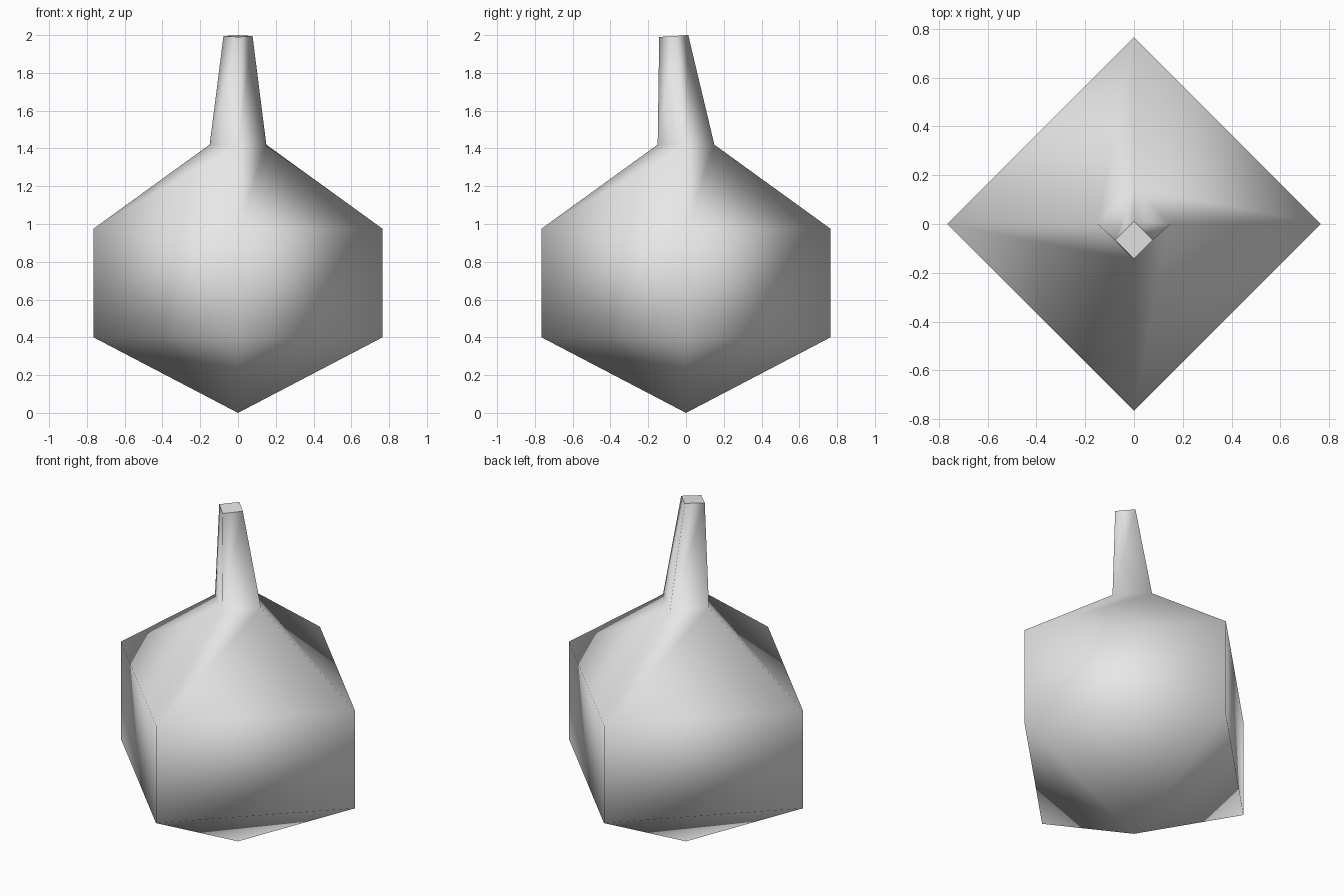
import bpy, bmesh
from math import cos, sin, pi

cube = bpy.data.objects.get("Cube")
if cube:
    bpy.data.objects.remove(cube, do_unlink=True)

SIDES = 4
# (radius, y offset, z, forward tilt) of each ring, bottom to top
RINGS = [
    (0.765, 0, 0.40, 0),          # lower body
    (0.765, 0, 0.975, 0),         # upper body
    (0.15, 0, 1.42, 0),           # neck base
    (0.077, -0.065, 1.995, 0.005),  # neck tip, leaning forward
]


def ring(bm, radius, y, z, tilt):
    verts = []
    for i in range(SIDES):
        a = 2 * pi * i / SIDES - pi / 2
        verts.append(bm.verts.new((radius * cos(a), y + radius * sin(a), z + tilt * sin(a))))
    return verts


bm = bmesh.new()
rings = [ring(bm, *r) for r in RINGS]
point = bm.verts.new((0, 0, 0))

# Pointed underside, body walls, shoulders and neck
for i in range(SIDES):
    j = (i + 1) % SIDES
    bm.faces.new((point, rings[0][j], rings[0][i]))
    for low, high in zip(rings, rings[1:]):
        bm.faces.new((low[i], low[j], high[j], high[i]))
for f in bm.faces:
    f.smooth = True

# Flat cap with a crisp rim
cap = bm.faces.new(rings[-1])
cap.smooth = False
for e in cap.edges:
    e.smooth = False

mesh = bpy.data.meshes.new("flask_body")
bm.to_mesh(mesh)
bm.free()
body = bpy.data.objects.new("flask_body", mesh)
bpy.context.collection.objects.link(body)

# Plain light grey
grey = bpy.data.materials.new("light_grey")
grey.use_nodes = True
colour = (0.8, 0.8, 0.8, 1)
grey.diffuse_color = colour
grey.node_tree.nodes["Principled BSDF"].inputs["Base Color"].default_value = colour
mesh.materials.append(grey)
